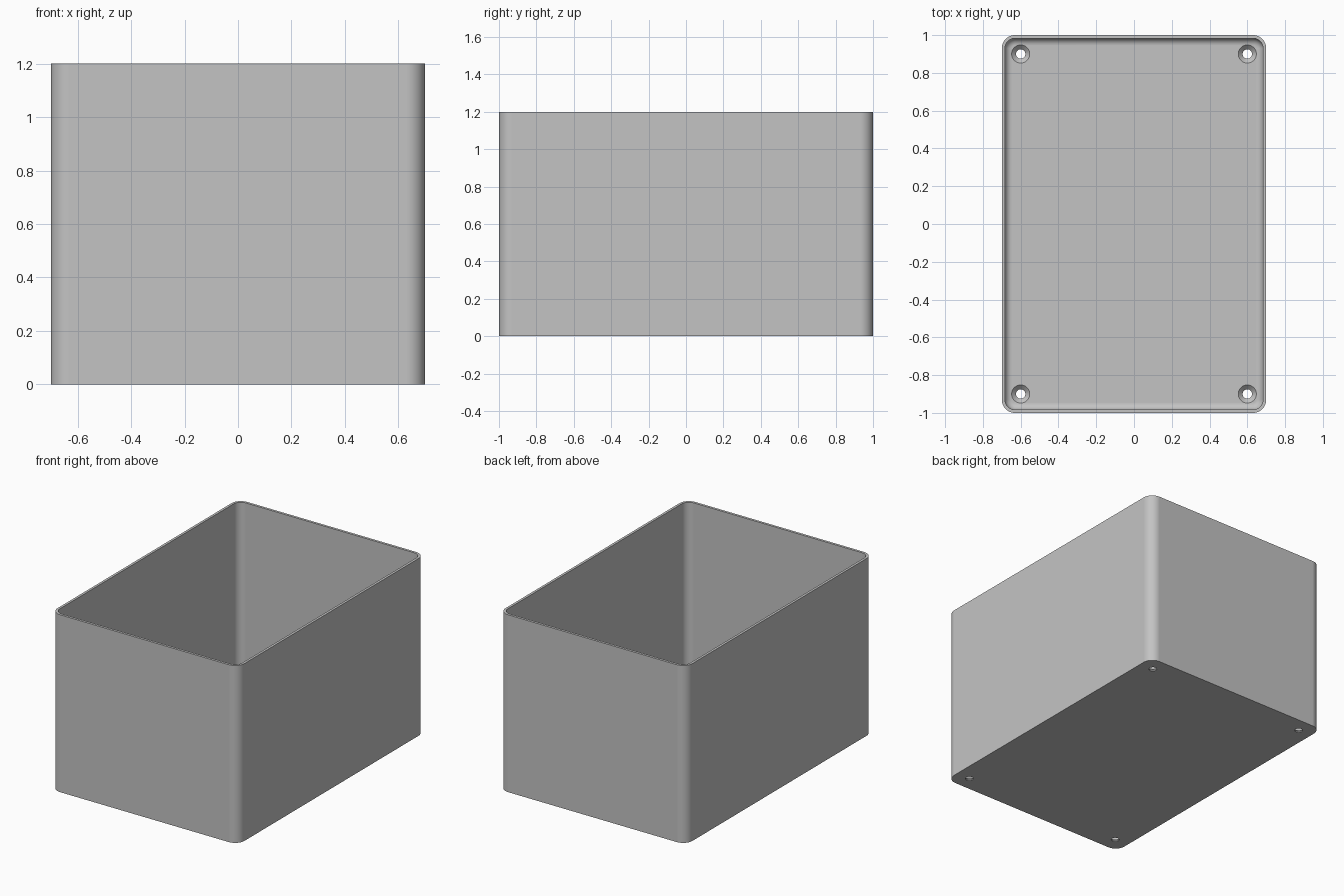
import bpy, bmesh, math

cube = bpy.data.objects.get("Cube")
if cube:
    bpy.data.objects.remove(cube, do_unlink=True)

HALF_X, HALF_Y, HEIGHT = 0.7, 1.0, 1.2
CORNER, WALL, FLOOR, FILLET = 0.07, 0.017, 0.03, 0.037
HOLE_X, HOLE_Y, HOLE_R, SINK_R = 0.6, 0.9, 0.025, 0.048
CORNER_STEPS, FILLET_STEPS = 10, 8

grey = bpy.data.materials.new("plain_grey")
grey.use_nodes = True
grey.diffuse_color = (0.55, 0.55, 0.55, 1)
grey.node_tree.nodes["Principled BSDF"].inputs["Base Color"].default_value = (0.55, 0.55, 0.55, 1)


def rounded_ring(bm, inset, z):
    """Rounded rectangle of vertices, moved inwards by inset."""
    ring = []
    for quarter, (sx, sy) in enumerate([(1, 1), (-1, 1), (-1, -1), (1, -1)]):
        for i in range(CORNER_STEPS + 1):
            a = math.pi / 2 * (quarter + i / CORNER_STEPS)
            r = CORNER - inset
            ring.append(bm.verts.new((sx * (HALF_X - CORNER) + r * math.cos(a),
                                      sy * (HALF_Y - CORNER) + r * math.sin(a), z)))
    return ring


def loft(bm, rings, closed_profile=False):
    """Skin consecutive rings and cap both ends."""
    for low, high in zip(rings, rings[1:]):
        n = len(low)
        for i in range(n):
            j = (i + 1) % n
            bm.faces.new((low[i], low[j], high[j], high[i]))
    bm.faces.new(list(reversed(rings[0])))
    bm.faces.new(rings[-1])


def make_object(name, bm):
    bmesh.ops.recalc_face_normals(bm, faces=bm.faces)
    mesh = bpy.data.meshes.new(name)
    bm.to_mesh(mesh)
    bm.free()
    mesh.materials.append(grey)
    ob = bpy.data.objects.new(name, mesh)
    bpy.context.collection.objects.link(ob)
    return ob


# Open box: outer wall, rim, inner wall, then a fillet into the floor
bm = bmesh.new()
profile = [(0, 0), (0, HEIGHT), (WALL, HEIGHT)]
for i in range(FILLET_STEPS + 1):
    a = math.pi / 2 * i / FILLET_STEPS
    profile.append((WALL + FILLET * (1 - math.cos(a)),
                    FLOOR + FILLET * (1 - math.sin(a))))
loft(bm, [rounded_ring(bm, inset, z) for inset, z in profile])
box = make_object("open_box", bm)

# Countersunk screw hole cutters, one in each corner of the floor
bm = bmesh.new()
sink_start = FLOOR - (SINK_R - HOLE_R)
for sx in (-1, 1):
    for sy in (-1, 1):
        rings = []
        for r, z in [(HOLE_R, -0.05), (HOLE_R, sink_start), (SINK_R, FLOOR), (SINK_R, FLOOR + 0.1)]:
            rings.append([bm.verts.new((sx * HOLE_X + r * math.cos(t * math.tau / 32),
                                        sy * HOLE_Y + r * math.sin(t * math.tau / 32), z))
                          for t in range(32)])
        loft(bm, rings)
cutter = make_object("screw_hole_cutter", bm)
cutter.hide_render = True

# Cut the holes and discard the cutter
bpy.context.view_layer.objects.active = box
box.select_set(True)
cut = box.modifiers.new("screw_holes", "BOOLEAN")
cut.operation, cut.solver, cut.object = "DIFFERENCE", "EXACT", cutter
bpy.ops.object.modifier_apply(modifier=cut.name)
bpy.data.objects.remove(cutter, do_unlink=True)

# Smooth the rounded corners while the large faces stay flat
bpy.ops.object.select_all(action="DESELECT")
box.select_set(True)
bpy.ops.object.shade_smooth_by_angle(angle=math.radians(30))
weighted = box.modifiers.new("flat_large_faces", "WEIGHTED_NORMAL")
weighted.keep_sharp = True
